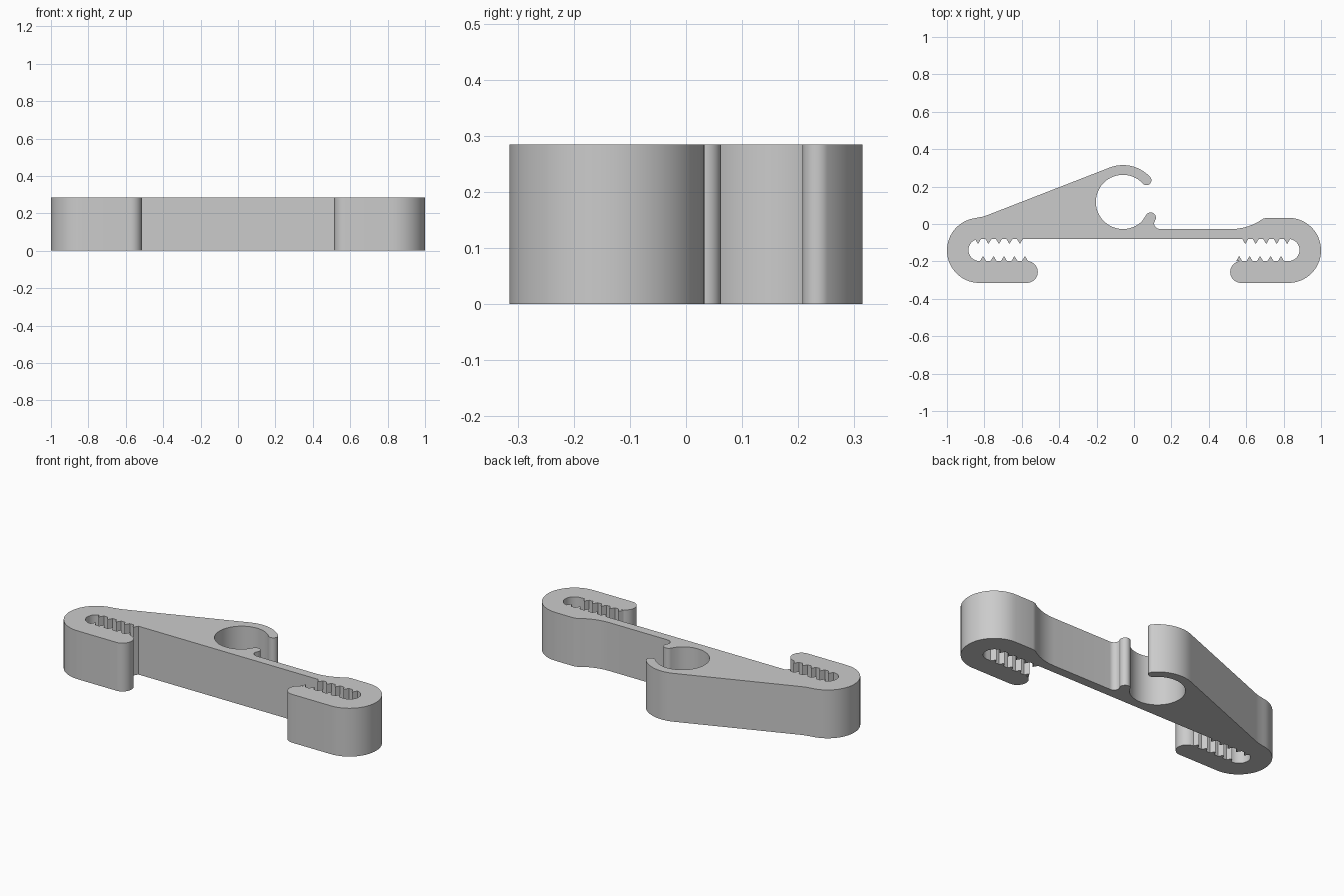
import bpy, bmesh, math
from mathutils import Vector

if "Cube" in bpy.data.objects:
    bpy.data.objects.remove(bpy.data.objects["Cube"])

HEIGHT = 0.285
END_X, END_Y, END_R = 0.826, -0.141, 0.174      # rounded jaw ends
SLOT_Y, SLOT_R = -0.139, 0.059                  # toothed slots
LIP_X, LIP_R = 0.573, 0.0585                    # jaw lip tips
RING = (-0.059, 0.118)                          # snap ring centre
RING_IN, RING_OUT = 0.145, 0.197
BEAM_BACK = -0.027
PITCH = 0.056


def arc(cx, cy, r, a0, a1):
    """Points on an arc, from angle a0 to a1 in degrees."""
    n = max(4, int(abs(a1 - a0) / 6))
    angles = [math.radians(a0 + (a1 - a0) * i / n) for i in range(n + 1)]
    return [(cx + r * math.cos(a), cy + r * math.sin(a)) for a in angles]


def teeth(first, y, step, height):
    """Five triangular grip teeth in a row along x."""
    pts = []
    half = math.copysign(0.016, step)
    for i in range(5):
        x = first + i * step
        pts += [(x - half, y), (x, y + height), (x + half, y)]
    return pts


slot_top, slot_low = SLOT_Y + SLOT_R, SLOT_Y - SLOT_R
lip_y = slot_low - LIP_R
mid_r = (RING_IN + RING_OUT) / 2
tip_a = math.radians(42.6)
tip = (RING[0] + mid_r * math.cos(tip_a), RING[1] + mid_r * math.sin(tip_a))

outline = []
# Right jaw: slot, lip and outer end
outline += teeth(0.595, slot_top, PITCH, -0.027)
outline += arc(END_X, SLOT_Y, SLOT_R, 78, -90)
outline += teeth(0.786, slot_low, -PITCH, 0.027)
outline += arc(LIP_X, lip_y, LIP_R, 90, 270)
outline += arc(END_X, END_Y, END_R, -90, 90)
# Ramp down to the thin beam
outline += [(0.71, 0.033)] + arc(0.52, 0.263, 0.29, -54, -90)
# Small catch beside the ring
outline += arc(0.14, BEAM_BACK + 0.033, 0.033, 270, 180)
outline += arc(0.089, 0.034, 0.028, -25, 155)
# Snap ring with its rounded tip
outline += arc(*RING, RING_IN, -45, -317.4 + 0.0)
outline += arc(*tip, (RING_OUT - RING_IN) / 2, 222.6, 402.6)[1:-1]
outline += arc(*RING, RING_OUT, 42.6, 111.3)
# Sloping back and left jaw
outline += [(-0.785, 0.047), (-0.81, 0.039)]
outline += arc(-END_X, END_Y, END_R, 97, 270)
outline += arc(-LIP_X, lip_y, LIP_R, -90, 90)
outline += teeth(-0.583, slot_low, -PITCH, 0.027)
outline += arc(-END_X, SLOT_Y, SLOT_R, 270, 114)
outline += teeth(-0.834, slot_top, PITCH, -0.027)

# Extrude the profile into a solid body
bm = bmesh.new()
verts = [bm.verts.new((x, y, 0)) for x, y in outline]
base = bm.faces.new(verts)
bmesh.ops.remove_doubles(bm, verts=bm.verts[:], dist=0.0005)
top = bmesh.ops.extrude_face_region(bm, geom=bm.faces[:], use_keep_orig=True)
moved = [v for v in top["geom"] if isinstance(v, bmesh.types.BMVert)]
bmesh.ops.translate(bm, verts=moved, vec=Vector((0, 0, HEIGHT)))
bmesh.ops.recalc_face_normals(bm, faces=bm.faces[:])
mesh = bpy.data.meshes.new("clip_body")
bm.to_mesh(mesh)
bm.free()

body = bpy.data.objects.new("clip_body", mesh)
bpy.context.collection.objects.link(body)

# Plain grey plastic
grey = bpy.data.materials.new("grey_plastic")
grey.use_nodes = True
colour = (0.6, 0.6, 0.6, 1)
grey.diffuse_color = colour
grey.node_tree.nodes["Principled BSDF"].inputs["Base Color"].default_value = colour
mesh.materials.append(grey)

bpy.ops.object.select_all(action="DESELECT")
body.select_set(True)
bpy.context.view_layer.objects.active = body
bpy.ops.object.shade_smooth_by_angle(angle=math.radians(25))
